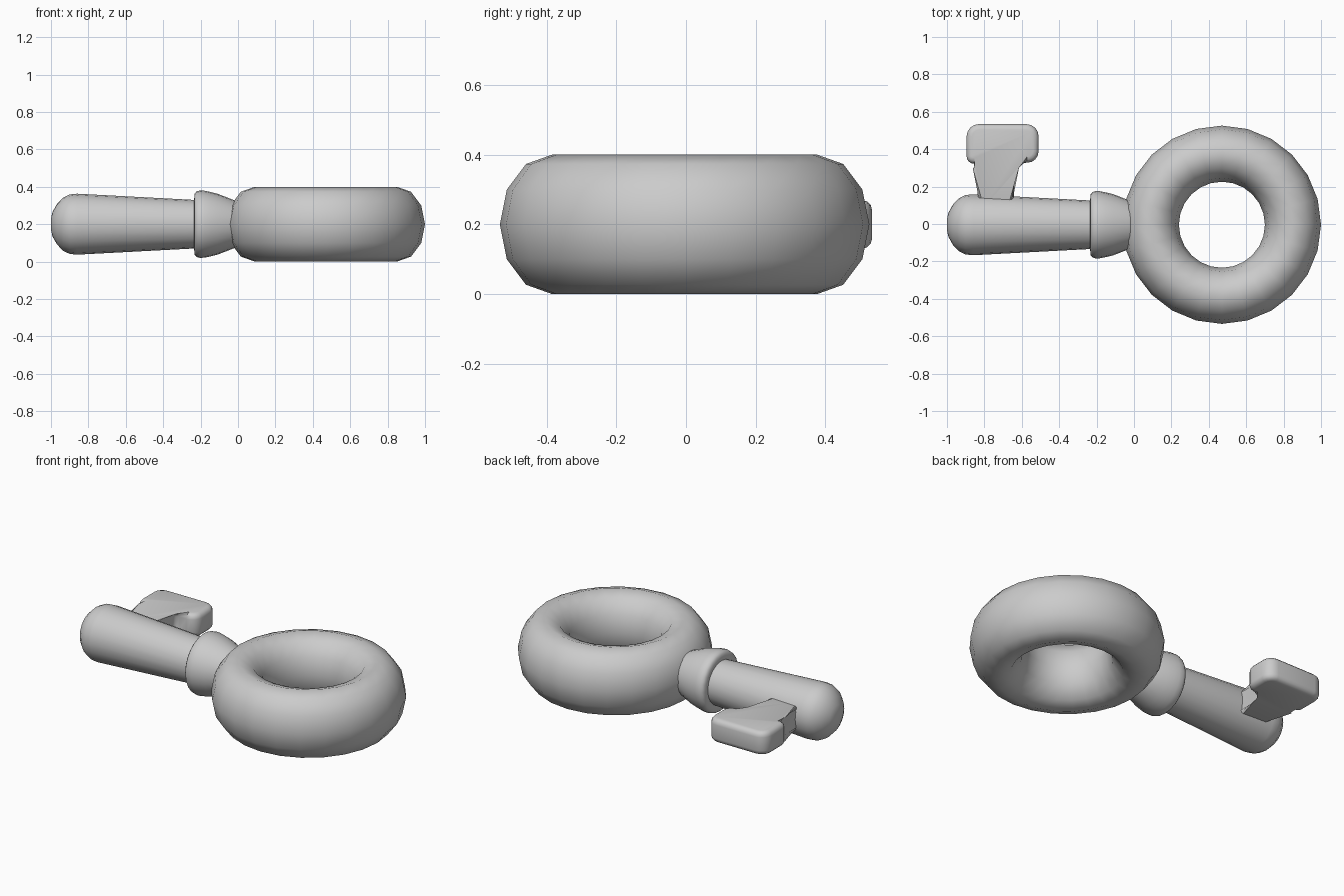
import bpy, bmesh
from math import sin, cos, pi
from mathutils import Vector

if "Cube" in bpy.data.objects:
    bpy.data.objects.remove(bpy.data.objects["Cube"])

CY, CZ = -0.004, 0.2


def finish(name, bm, angle=None):
    bmesh.ops.remove_doubles(bm, verts=bm.verts, dist=1e-5)
    bmesh.ops.recalc_face_normals(bm, faces=bm.faces)
    mesh = bpy.data.meshes.new(name)
    bm.to_mesh(mesh)
    bm.free()
    ob = bpy.data.objects.new(name, mesh)
    bpy.context.collection.objects.link(ob)
    bpy.ops.object.select_all(action='DESELECT')
    ob.select_set(True)
    bpy.context.view_layer.objects.active = ob
    if angle:
        bpy.ops.object.shade_smooth_by_angle(angle=angle)
    else:
        bpy.ops.object.shade_smooth()
    return ob


def skin(bm, rings, closed=False):
    """Join successive closed rings of points with quads."""
    rows = [[bm.verts.new(p) for p in r] for r in rings]
    pairs = list(zip(rows, rows[1:])) + ([(rows[-1], rows[0])] if closed else [])
    for a, b in pairs:
        for i in range(len(a)):
            j = (i + 1) % len(a)
            bm.faces.new((a[i], a[j], b[j], b[i]))
    return rows


def lathe_x(name, profile, sides=20, angle=None):
    """Revolve (x, radius) points round the key's long axis."""
    bm = bmesh.new()
    rows = skin(bm, [[(x, CY + r * cos(2 * pi * i / sides), CZ + r * sin(2 * pi * i / sides))
                      for i in range(sides)] for x, r in profile])
    bm.faces.new(rows[0])
    bm.faces.new(rows[-1])
    return finish(name, bm, angle)


# Handle ring: torus with an oval section
bm = bmesh.new()
rings = []
for i in range(24):
    a = 2 * pi * i / 24
    ring = []
    for j in range(12):
        t = 2 * pi * j / 12
        r = 0.38 + 0.15 * cos(t)
        ring.append((0.47 + r * cos(a), CY + r * sin(a), CZ + 0.2 * sin(t)))
    rings.append(ring)
skin(bm, rings, closed=True)
finish("handle_ring", bm)

# Tapered shaft with a rounded tip
lathe_x("shaft", [(-1.0, 0.03), (-0.992, 0.065), (-0.968, 0.108), (-0.935, 0.142),
                  (-0.9, 0.159), (-0.86, 0.163), (-0.2, 0.128)], angle=0.7)

# Collar between shaft and ring
lathe_x("collar", [(-0.229, 0.11), (-0.234, 0.14), (-0.232, 0.163), (-0.222, 0.175),
                   (-0.205, 0.18), (-0.18, 0.179), (-0.15, 0.173), (-0.11, 0.163),
                   (-0.03, 0.132), (0.04, 0.1)], sides=24)

# Key bit: T-shaped outline (x, y, corner radius), extruded and softened
corners = [(-0.832, 0.06, 0), (-0.645, 0.06, 0), (-0.645, 0.328, 0.025),
           (-0.51, 0.328, 0.06), (-0.51, 0.534, 0.065), (-0.895, 0.534, 0.065),
           (-0.895, 0.322, 0.04), (-0.832, 0.322, 0.02)]
outline = []
for k, (x, y, r) in enumerate(corners):
    p = Vector((x, y))
    if r == 0:
        outline.append(p)
        continue
    u = (Vector(corners[k - 1][:2]) - p).normalized()
    v = (Vector(corners[(k + 1) % len(corners)][:2]) - p).normalized()
    for s in range(5):
        t = s / 4 * pi / 2
        outline.append(p + r * (u * (1 - sin(t)) + v * (1 - cos(t))))
bm = bmesh.new()
rows = skin(bm, [[(p.x, p.y, z) for p in outline] for z in (CZ - 0.07, CZ + 0.07)])
caps = [bm.faces.new(r) for r in rows]
rim = list({e for f in caps for e in f.edges})
bmesh.ops.bevel(bm, geom=rim, offset=0.03, segments=3, profile=0.5, affect='EDGES')
finish("key_bit", bm, 0.6)
